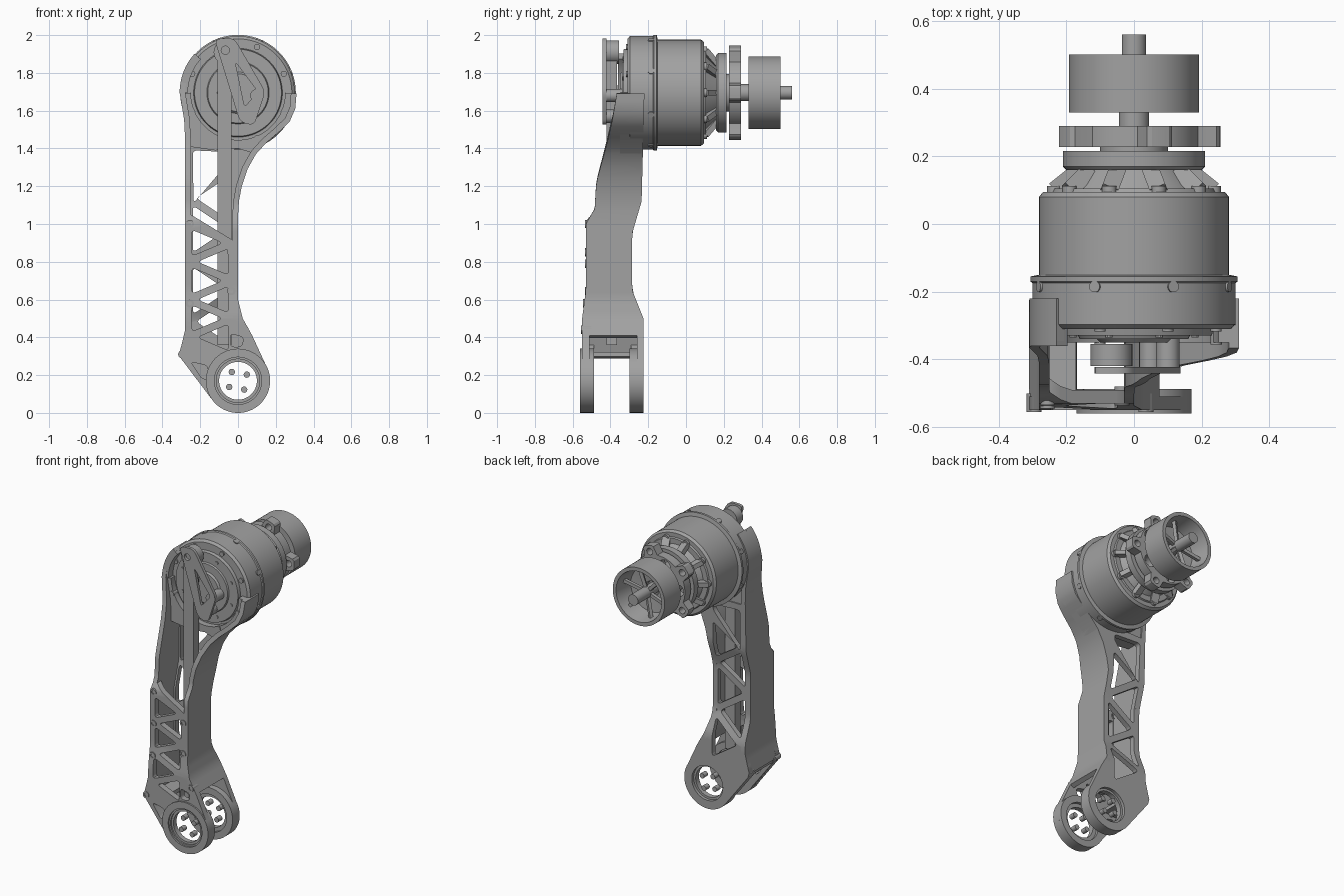
import bpy, bmesh, math
from mathutils import Vector, Matrix

cube = bpy.data.objects.get("Cube")
if cube:
    bpy.data.objects.remove(cube)

GREY = (0.36, 0.36, 0.36, 1)
mat = bpy.data.materials.new("machined grey")
mat.use_nodes = True
mat.diffuse_color = GREY
mat.node_tree.nodes["Principled BSDF"].inputs["Base Color"].default_value = GREY

HIP, FOOT = 1.695, 0.17      # heights of the motor axis and the foot axis

def finish(name, bm, bend=None):
    bmesh.ops.remove_doubles(bm, verts=bm.verts, dist=0.0002)
    if bend:
        for v in bm.verts:
            v.co.y += bend(v.co.z)
    bmesh.ops.recalc_face_normals(bm, faces=bm.faces)
    for f in bm.faces:
        f.smooth = True
    for e in bm.edges:
        e.smooth = e.calc_face_angle(3) < math.radians(32)
    me = bpy.data.meshes.new(name)
    bm.to_mesh(me)
    bm.free()
    me.materials.append(mat)
    ob = bpy.data.objects.new(name, me)
    bpy.context.collection.objects.link(ob)

def polar(r, deg, zc=0.0, xc=0.0):
    a = math.radians(deg)
    return (xc + r * math.cos(a), zc + r * math.sin(a))

def arc(r, a0, a1, zc, xc=0.0, n=32):
    return [polar(r, a0 + (a1 - a0) * i / n, zc, xc) for i in range(n + 1)]

def circle(r, zc, xc=0.0, n=32):
    return arc(r, 0, 360, zc, xc, n)[:-1]

def rounded(pts, r):
    """Round the corners of a polygon."""
    out = []
    for i, p in enumerate(pts):
        p, a, b = Vector(p), Vector(pts[i - 1]), Vector(pts[(i + 1) % len(pts)])
        s = p + (a - p).normalized() * min(r, (a - p).length * 0.45)
        e = p + (b - p).normalized() * min(r, (b - p).length * 0.45)
        for k in range(5):
            t = k / 4
            out.append(tuple(s * (1 - t) ** 2 + p * 2 * t * (1 - t) + e * t * t))
    return out

def densify(path):
    """Split the long steps of an open path."""
    pts = []
    for a, b in zip(path, path[1:]):
        a, b = Vector(a), Vector(b)
        k = max(1, round((b - a).length / 0.04))
        pts += [a.lerp(b, i / k) for i in range(k)]
    return pts + [Vector(path[-1])]

def plate(name, outer, holes, y0, y1, bend=None):
    """Flat plate in the xz plane with through holes."""
    cu = bpy.data.curves.new(name, 'CURVE')
    cu.dimensions, cu.fill_mode, cu.extrude = '2D', 'BOTH', (y1 - y0) / 2
    for loop in [outer] + holes:
        loop = densify(loop + loop[:1])[:-1] if bend else loop
        sp = cu.splines.new('POLY')
        sp.points.add(len(loop) - 1)
        for q, (x, z) in zip(sp.points, loop):
            q.co = (x, z, 0, 1)
        sp.use_cyclic_u = True
    tmp = bpy.data.objects.new(name, cu)
    bpy.context.collection.objects.link(tmp)
    bpy.context.view_layer.update()
    bm = bmesh.new()
    bm.from_mesh(tmp.evaluated_get(bpy.context.evaluated_depsgraph_get()).to_mesh())
    bpy.data.objects.remove(tmp)
    for v in bm.verts:
        x, z, w = v.co
        v.co = (x, (y0 + y1) / 2 - w, z)
    finish(name, bm, bend)

def lathe(name, prof, zc=HIP, xc=0.0, closed=False, n=64):
    """Spin a (radius, y) profile about a front-to-back axis."""
    bm = bmesh.new()
    rings = [[bm.verts.new((xc + r * math.cos(math.tau * i / n), y,
                            zc + r * math.sin(math.tau * i / n))) for i in range(n)] for r, y in prof]
    for a, b in list(zip(rings, rings[1:])) + ([(rings[-1], rings[0])] if closed else []):
        for i in range(n):
            bm.faces.new((a[i], a[(i + 1) % n], b[(i + 1) % n], b[i]))
    finish(name, bm)

def rod(name, r, y0, y1, zc, xc=0.0, n=20):
    lathe(name, [(0, y0), (r, y0), (r, y1), (0, y1)], zc, xc, n=n)

def beam(name, p, q, w, h, seg=4):
    """Straight bar between two points: square with seg 4, round with more."""
    p, q = Vector(p), Vector(q)
    rot = (q - p).to_track_quat('Z', 'Y').to_matrix().to_4x4()
    turn = Matrix.Rotation(math.pi / 4, 4, 'Z') if seg == 4 else Matrix()
    k = math.sqrt(0.5) if seg == 4 else 0.5
    bm = bmesh.new()
    bmesh.ops.create_cone(bm, cap_ends=True, segments=seg, radius1=k, radius2=k, depth=(q - p).length,
                          matrix=Matrix.Translation((p + q) / 2) @ rot @ Matrix.Diagonal((w, h, 1, 1)) @ turn)
    finish(name, bm)

def table(rows):
    """Height-to-depth lookup with straight segments."""
    def f(z):
        for (z0, a), (z1, b) in zip(rows, rows[1:]):
            if z <= z1:
                return a + (b - a) * max(0, (z - z0) / (z1 - z0))
        return rows[-1][1]
    return f

front_y = table([(0.5, -0.55), (0.65, -0.53), (1.02, -0.53), (1.06, -0.485), (1.22, -0.475),
                 (1.42, -0.42), (1.55, -0.39), (1.7, -0.365), (1.9, -0.345)])
back_y = table([(0.5, -0.225), (0.65, -0.285), (0.95, -0.285), (1.12, -0.235), (1.7, -0.22)])

def wall(name, path, t):
    """Side wall following an xz path, its depth set by the leg profile."""
    pts = densify(path)
    bm, prev = bmesh.new(), None
    for i, p in enumerate(pts):
        d = (pts[min(i + 1, len(pts) - 1)] - pts[max(i - 1, 0)]).normalized()
        o = p + Vector((d.y, -d.x)) * t
        f, b = front_y(p.y), back_y(p.y)
        ring = [bm.verts.new(c) for c in ((p.x, f, p.y), (o.x, f, o.y), (o.x, b, o.y), (p.x, b, p.y))]
        if prev:
            for k in range(4):
                bm.faces.new((prev[k], prev[(k + 1) % 4], ring[(k + 1) % 4], ring[k]))
        else:
            bm.faces.new(ring)
        prev = ring
    bm.faces.new(prev)
    finish(name, bm)

def truss(xl, xr, z0, z1, n, d):
    """Zig-zag row of rounded triangular holes."""
    node = [(xl if i % 2 else xr, z0 + (z1 - z0) * i / n) for i in range(n + 1)]
    holes = []
    for tri in zip(node, node[1:], node[2:]):
        a, b, c = map(Vector, tri)
        la, lb, lc = (b - c).length, (c - a).length, (a - b).length
        mid = (a * la + b * lb + c * lc) / (la + lb + lc)
        area = abs((b - a).x * (c - a).y - (b - a).y * (c - a).x)
        k = 1 - d * (la + lb + lc) / area
        holes.append(rounded([tuple(mid + (p - mid) * k) for p in (a, b, c)], 0.025))
    return holes

# Leg side walls, the straight one wrapping up around the motor
curve = [(0.31, 1.69), (0.303, 1.61), (0.275, 1.545), (0.22, 1.49), (0.15, 1.43), (0.095, 1.37), (0.05, 1.29),
         (0.02, 1.2), (0.005, 1.12), (0, 1.04), (0, 0.6), (0.025, 0.5), (0.075, 0.41)]
wall("curved_side_wall", curve, 0.03)
wall("straight_side_wall", arc(0.309, 138, 180, HIP, n=10) + [(-0.285, 1.55), (-0.28, 1.45), (-0.28, 0.44), (-0.31, 0.31)], -0.03)

# Cradle around the lower half of the motor
cradle = curve[:6] + [(0.0, 1.4), (-0.12, 1.39), (-0.26, 1.41), (-0.28, 1.45), (-0.285, 1.55), (-0.305, 1.69)]
plate("motor_cradle", cradle + arc(0.25, 180, 360, HIP), [], -0.35, -0.235)
plate("cradle_horn", arc(0.309, 138, 180, HIP) + arc(0.265, 180, 138, HIP), [], -0.36, -0.3)

# Truss panels and foot outlines
foot = arc(0.17, 32, -140, FOOT) + [(-0.3, 0.285), (-0.31, 0.32), (-0.28, 0.43)]
bore = circle(0.115, FOOT)
small = rounded([(-0.04, 0.42), (0.03, 0.4), (0.02, 0.35), (-0.04, 0.35)], 0.02)
pocket = rounded([(-0.25, 0.27), (-0.16, 0.25), (-0.16, 0.18), (-0.19, 0.18)], 0.02)
window = rounded([(-0.24, 1.39), (-0.04, 1.38), (-0.04, 1.34), (-0.235, 1.11)], 0.025)
plate("front_truss_panel", [(-0.28, 1.05), (-0.25, 1.05), (-0.02, 0.91), (0, 0.88)] + curve[-3:] + foot,
      truss(-0.265, -0.03, 0.3, 1.0, 7, 0.02) + [bore, small, pocket], 0, 0.04, front_y)
plate("rear_truss_panel", [(-0.28, 1.43)] + curve[4:] + foot,
      truss(-0.26, -0.015, 0.32, 1.3, 6, 0.021) + [bore, window], -0.035, 0, back_y)
beam("foot_web", (-0.3, -0.4, 0.3), (-0.17, -0.4, 0.31), 0.25, 0.025)

# Foot rings with bearing lips and pins
for side, y0, y1 in (("front", -0.56, -0.487), ("rear", -0.3, -0.225)):
    lathe(side + "_foot_ring", [(0.17, y0), (0.17, y1), (0.125, y1), (0.125, y1 - 0.02), (0.1, y1 - 0.02),
                                (0.1, y0 + 0.02), (0.125, y0 + 0.02), (0.125, y0)], FOOT, closed=True)
    for k in range(4):
        x, z = polar(0.057, 35 + 90 * k, FOOT)
        rod(side + "_foot_pin", 0.017, y0 + 0.025, y1 - 0.01, z, x, 12)
    fork = [(-0.3, 0.285), (-0.31, 0.32), (-0.27, 0.36), (-0.15, 0.27), (-0.12, 0.05)]
    plate(side + "_fork_gusset", fork, [pocket], y0 + 0.01, y1)

# Screw bosses on the front panel
for x, z in ((-0.255, 1.0), (-0.255, 0.79), (-0.255, 0.58), (-0.035, 0.85), (-0.035, 0.645), (0.035, 0.44), (-0.295, 0.31)):
    y = front_y(z)
    lathe("panel_boss", [(0.022, y + 0.05), (0.022, y - 0.005), (0.011, y - 0.005), (0.011, y + 0.02), (0, y + 0.02)], z, x, n=16)

# Push rod and crank
rod_outline = arc(0.045, 0, 180, 1.92, -0.067, 12) + [(-0.108, 1.8), (-0.108, 0.36), (-0.035, 0.36), (-0.035, 1.8)]
plate("push_rod", rod_outline, [], -0.42, -0.365)
rod("crank_pivot", 0.062, -0.42, -0.355, 1.91, -0.067)
crank = rounded([(-0.125, 1.98), (-0.02, 1.985), (0.145, 1.7), (0.085, 1.52), (0.01, 1.54)], 0.035)
plate("crank", crank, [rounded([(-0.015, 1.86), (0.105, 1.7), (0.035, 1.62)], 0.02), circle(0.022, 1.92, -0.067, 16)], -0.442, -0.422)
for x, z in ((0.1, 1.68), (0.05, 1.57)):
    rod("crank_post", 0.035, -0.435, -0.33, z, x)

# Motor housing
lathe("motor_housing", [(0, -0.35), (0.1, -0.35), (0.11, -0.34), (0.16, -0.34), (0.165, -0.33), (0.23, -0.33),
                        (0.235, -0.31), (0.285, -0.31), (0.3, -0.297), (0.3, -0.175), (0.306, -0.17), (0.306, -0.155),
                        (0.281, -0.15), (0.281, 0.08), (0.268, 0.095), (0.24, 0.095), (0.235, 0.105), (0.2, 0.105),
                        (0.15, 0.165), (0, 0.165)], n=96)
for k in range(8):
    a = 22.5 + 45 * k
    (x0, z0), (x1, z1) = polar(0.28, a, HIP), polar(0.306, a, HIP)
    beam("rim_screw", (x0, -0.185, z0), (x1, -0.185, z1), 0.034, 0.034, 14)
    x, z = polar(0.262, a + 45, HIP)
    rod("face_screw", 0.016, -0.356 if z < HIP else -0.318, -0.3, z, x, 12)
    x, z = polar(0.195, a, HIP)
    rod("cover_screw", 0.011, -0.336, -0.32, z, x, 10)

# Rear spider and gear stage
for k in range(10):
    (x0, z0), (x1, z1) = polar(0.235, 36 * k, HIP), polar(0.16, 36 * k, HIP)
    beam("spider_arm", (x0, 0.1, z0), (x1, 0.16, z1), 0.05, 0.03)
    rod("spider_bolt", 0.022, 0.09, 0.112, z0, x0, 12)
lathe("rear_ring", [(0.21, 0.17), (0.21, 0.215), (0.155, 0.215), (0.155, 0.16), (0.2, 0.16)], closed=True)
lobes = [polar(0.195 + 0.06 * max(0, min(1, 2.5 * math.cos(math.radians(15 * k)) - 0.9)), 3 * k, HIP) for k in range(120)]
gaps = [circle(0.04, *reversed(polar(0.145, 72 * k + 36, HIP)), 20) for k in range(5)]
eyes = [circle(0.022, *reversed(polar(0.215, 72 * k, HIP)), 14) for k in range(5)]
plate("lobed_carrier", lobes, gaps + eyes, 0.228, 0.29)
rod("carrier_hub", 0.1, 0.16, 0.23, HIP, n=32)

# Rear cup and shaft
lathe("rear_cup", [(0.192, 0.33), (0.192, 0.5), (0.168, 0.5), (0.15, 0.37), (0.05, 0.36), (0.045, 0.33)], closed=True)
rod("shaft", 0.036, 0.2, 0.56, HIP, n=32)
rod("shaft_neck", 0.045, 0.28, 0.34, HIP, n=32)
for k in range(6):
    x, z = polar(0.162, 60 * k + 15, HIP)
    beam("cup_spoke", (0, 0.41, HIP), (x, 0.43, z), 0.022, 0.022)
